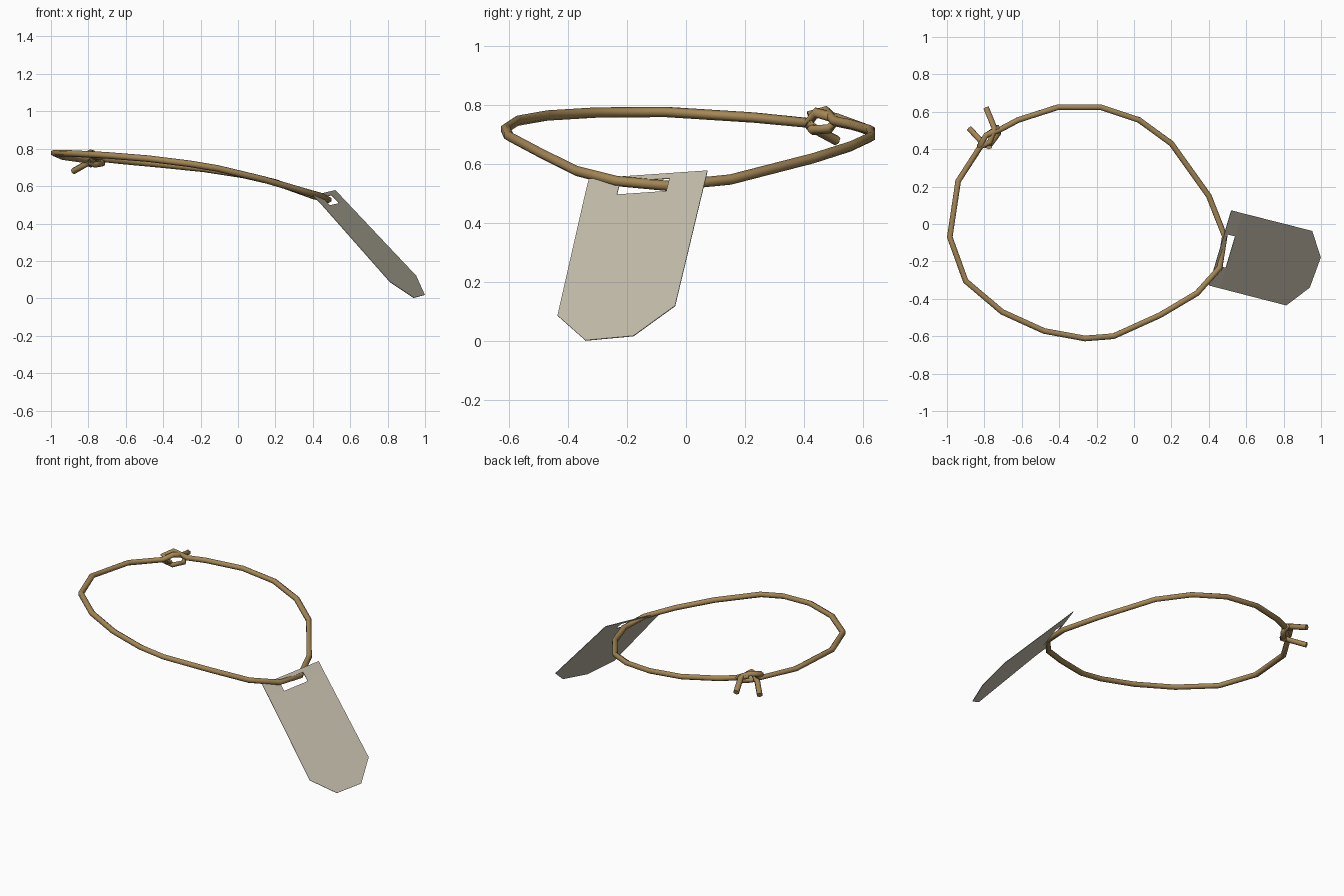
import bpy, bmesh, math
from mathutils import Vector

if "Cube" in bpy.data.objects:
    bpy.data.objects.remove(bpy.data.objects["Cube"])


def material(name, rgb):
    m = bpy.data.materials.new(name)
    m.diffuse_color = (*rgb, 1)
    m.use_nodes = True
    m.node_tree.nodes["Principled BSDF"].inputs["Base Color"].default_value = m.diffuse_color
    return m


def finish(bm, name, mat):
    bmesh.ops.recalc_face_normals(bm, faces=bm.faces)
    me = bpy.data.meshes.new(name)
    bm.to_mesh(me)
    bm.free()
    me.materials.append(mat)
    ob = bpy.data.objects.new(name, me)
    bpy.context.collection.objects.link(ob)
    return ob


def tube(name, pts, r, mat, sides=6):
    """Sweep a polygon along an open path, keeping one corner upward."""
    pts = [Vector(p) for p in pts]
    bm = bmesh.new()
    rings = []
    for i, p in enumerate(pts):
        a = (p - pts[max(i - 1, 0)]).normalized()
        b = (pts[min(i + 1, len(pts) - 1)] - p).normalized()
        t = (a + b).normalized()
        side = t.cross(Vector((0, 0, 1))).normalized()
        up = side.cross(t)
        rings.append([bm.verts.new(p + r * (math.sin(k * math.tau / sides) * side
                                            + math.cos(k * math.tau / sides) * up))
                      for k in range(sides)])
    for q, s in zip(rings, rings[1:]):
        for k in range(sides):
            n = (k + 1) % sides
            bm.faces.new((q[k], q[n], s[n], s[k])).smooth = True
    bm.faces.new(rings[0])
    bm.faces.new(rings[-1])
    return finish(bm, name, mat)


twine = material("brown twine", (0.37, 0.24, 0.09))
card = material("beige card", (0.54, 0.50, 0.40))

# Twine: first knot end, round the loop, second knot end
first_end = [(-.88, .51, .68), (-.81, .435, .72), (-.775, .415, .735),
             (-.825, .42, .765), (-.79, .475, .78), (-.715, .505, .745)]
loop = [(-.62, .556, .735), (-.405, .625, .715), (-.18, .625, .692),
        (.027, .556, .66), (.20, .43, .62), (.40, .15, .548),
        (.485, -.065, .527), (.458, -.235, .543), (.337, -.37, .577),
        (.14, -.487, .635), (-.11, -.60, .695), (-.262, -.612, .72),
        (-.48, -.572, .747), (-.705, -.47, .765), (-.90, -.305, .775),
        (-.985, -.07, .777), (-.94, .23, .758)]
second_end = [(-.82, .415, .74), (-.77, .44, .775), (-.745, .51, .755),
              (-.79, .62, .715)]
tube("twine_loop", first_end + loop + second_end, .0175, twine)

# Small wrap that tightens the knot
tube("knot_wrap", [(-.80, .42, .73), (-.765, .43, .715), (-.725, .485, .72),
                   (-.73, .515, .75), (-.78, .48, .765)], .0165, twine)

# Tag: a slanted sheet with clipped lower corners and a slot near the top
origin = Vector((.52, .073, .578))
across = Vector((-.284, -.957, -.066)).normalized()
down = Vector((.675, -.175, -.719)).normalized()


def on_tag(u, v):
    return origin + across * u + down * v


u0, u1, v0, v1, width = .13, .305, .025, .085, .42
slot = [(u0, v0), (u1, v0), (u1, v1), (u0, v1)]
rim = [(0, 0), (width, 0), (width, v1), (0, v1)]
bm = bmesh.new()
inner = [bm.verts.new(on_tag(*p)) for p in slot]
outer = [bm.verts.new(on_tag(*p)) for p in rim]
for i in (0, 1, 3):
    j = (i + 1) % 4
    bm.faces.new((outer[i], outer[j], inner[j], inner[i]))
foot = [Vector(p) for p in ((.813, -.435, .087), (.939, -.34, .003),
                            (.998, -.178, .018), (.952, -.037, .12))]
low = [bm.verts.new(p) for p in foot]
bm.faces.new([outer[3], inner[3], inner[2], outer[2]] + low)
tag = finish(bm, "tag", card)
thick = tag.modifiers.new("thickness", 'SOLIDIFY')
thick.thickness = .003
thick.offset = 0
